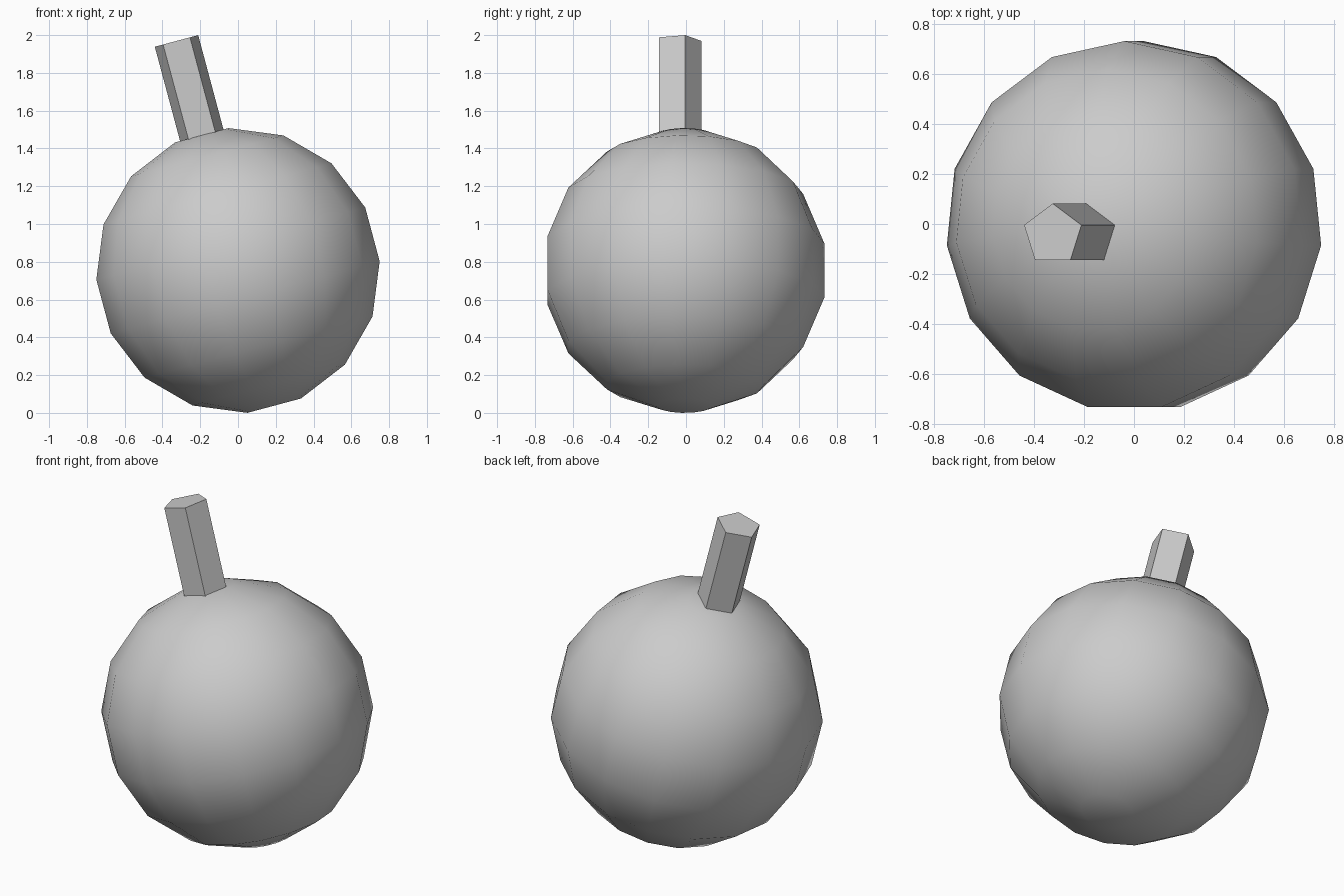
import bpy, bmesh
from math import sin, cos, pi, radians
from mathutils import Matrix

cube = bpy.data.objects.get("Cube")
if cube:
    bpy.data.objects.remove(cube, do_unlink=True)

GREY = (0.6, 0.6, 0.6, 1.0)
grey = bpy.data.materials.new("plain grey")
grey.use_nodes = True
grey.diffuse_color = GREY
grey.node_tree.nodes["Principled BSDF"].inputs["Base Color"].default_value = GREY

RADIUS = 0.7555
TILT = Matrix.Translation((0, -0.008, 0.754)) @ Matrix.Rotation(radians(-15), 4, 'Y')


def turned_part(name, profile, sides, smooth, offset_y=0.0):
    """Closed solid from (radius, height) rings, tilted into place."""
    bm = bmesh.new()
    rings = []
    for radius, height in profile:
        angles = [pi / 2 + 2 * pi * i / sides for i in range(sides)]
        rings.append([bm.verts.new((radius * cos(a), radius * sin(a) + offset_y, height))
                      for a in angles])
    for low, high in zip(rings, rings[1:]):
        for i in range(sides):
            j = (i + 1) % sides
            bm.faces.new((low[i], low[j], high[j], high[i]))
    bm.faces.new(rings[0][::-1])
    bm.faces.new(rings[-1])
    for face in bm.faces:
        face.smooth = smooth
    mesh = bpy.data.meshes.new(name)
    bm.to_mesh(mesh)
    bm.free()
    mesh.materials.append(grey)
    obj = bpy.data.objects.new(name, mesh)
    obj.matrix_world = TILT
    bpy.context.collection.objects.link(obj)
    return obj


# Round body with flat caps at both ends
latitudes = [radians(-78.75 + 22.5 * i) for i in range(8)]
turned_part("round_body", [(RADIUS * cos(a), RADIUS * sin(a)) for a in latitudes], 15, True)

# Five-sided stem standing on the upper cap
turned_part("stem", [(0.125, 0.725), (0.125, 1.258)], 5, False, -0.035)
